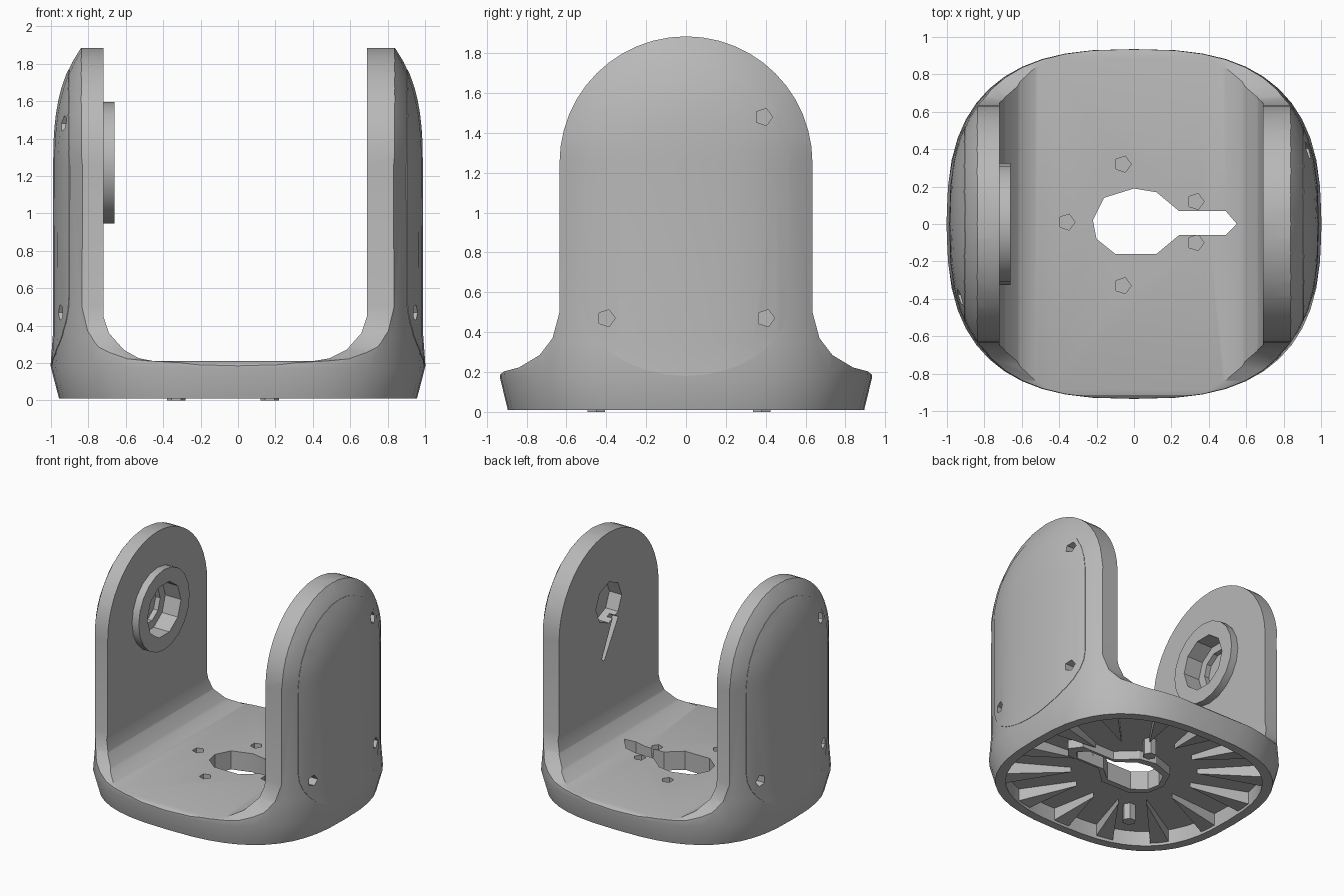
import bpy, bmesh, math
from math import sin, cos, pi, sqrt

if "Cube" in bpy.data.objects:
    bpy.data.objects.remove(bpy.data.objects["Cube"])

grey = bpy.data.materials.new("plain grey")
grey.use_nodes = True
GREY = (0.48, 0.48, 0.48, 1)
grey.diffuse_color = GREY
grey.node_tree.nodes["Principled BSDF"].inputs["Base Color"].default_value = GREY

DEPTH, POWER, PIVOT, ARM = 0.935, 2.7, 1.25, 0.635


def loft(name, rings):
    """Closed skin through rings of equal point count."""
    bm = bmesh.new()
    rows = [[bm.verts.new(p) for p in ring] for ring in rings]
    count = len(rows[0])
    for low, high in zip(rows, rows[1:]):
        for i in range(count):
            j = (i + 1) % count
            bm.faces.new((low[i], low[j], high[j], high[i]))
    bm.faces.new(rows[0][::-1])
    bm.faces.new(rows[-1])
    bmesh.ops.recalc_face_normals(bm, faces=bm.faces)
    mesh = bpy.data.meshes.new(name)
    bm.to_mesh(mesh)
    bm.free()
    mesh.materials.append(grey)
    obj = bpy.data.objects.new(name, mesh)
    bpy.context.collection.objects.link(obj)
    return obj


def prism(name, outline, axis, a, b):
    """Extrude a 2D outline along one axis from a to b."""
    place = {"x": lambda u, v, w: (w, u, v),
             "y": lambda u, v, w: (u, w, v),
             "z": lambda u, v, w: (u, v, w)}[axis]
    return loft(name, [[place(u, v, w) for u, v in outline] for w in (a, b)])


def circle(u, v, r, n=12):
    return [(u + r * cos(2 * pi * i / n), v + r * sin(2 * pi * i / n)) for i in range(n)]


def boolean(obj, operation, *tools):
    for tool in tools:
        mod = obj.modifiers.new("cut", "BOOLEAN")
        mod.operation, mod.object, mod.solver = operation, tool, "EXACT"
        bpy.context.view_layer.objects.active = obj
        bpy.ops.object.modifier_apply(modifier=mod.name)
        bpy.data.objects.remove(tool)


def signed(v):
    return math.copysign(abs(v) ** (2 / POWER), v) if abs(v) > 1e-6 else 0


def oval(scale, z, n=48):
    return [(scale * signed(cos(2 * pi * i / n)), scale * DEPTH * signed(sin(2 * pi * i / n)), z)
            for i in range(n)]


def envelope(name, grow=0.0, n=48):
    """Rounded column whose top turns over about the pivot axis."""
    rings = [oval(s + grow, z) for s, z in ((.957, .01), (1, .175), (.987, .35), (.985, PIVOT))]
    for k in range(1, 11):
        rise = 0.07 * k
        reach = sqrt(DEPTH ** 2 - rise ** 2)
        ring = []
        for i in range(n):
            t = 2 * pi * i / n
            y = reach * signed(sin(t))
            r = min(1, sqrt(y * y + rise * rise) / DEPTH)
            x = (.985 + grow) * max(0, 1 - r ** POWER) ** (1 / POWER)
            side = 0 if abs(cos(t)) < 1e-6 else math.copysign(1, cos(t))
            ring.append((x * side, y, PIVOT + rise))
        rings.append(ring)
    return loft(name, rings)


# Yoke body: side outline with flared foot, trimmed by the rounded column
half = [(1.1, -.1), (1.1, .1), (.95, .17), (.915, .203), (.84, .222), (.735, .285),
        (.67, .37), (ARM, .5)]
arch = [(ARM * cos(pi * i / 24), PIVOT + ARM * sin(pi * i / 24)) for i in range(25)]
outline = half + arch + [(-y, z) for y, z in reversed(half)]
yoke = envelope("yoke_body")
boolean(yoke, "INTERSECT", prism("side_cutter", outline, "x", -1.2, 1.2))

# Channel between the arms
channel = [(-.72, 2.2), (-.72, .45), (-.69, .36), (-.61, .27), (-.53, .225), (-.45, .21),
           (.4, .21), (.49, .225), (.58, .27), (.66, .36), (.69, .45), (.69, 2.2)]
boolean(yoke, "DIFFERENCE", prism("channel_cutter", channel, "y", -1.2, 1.2))

# Hollow underside, cable opening and screw holes in the floor
opening = [(-.22, .02), (-.16, .14), (.0, .19), (.12, .17), (.24, .07), (.49, .07),
           (.55, 0), (.49, -.06), (.24, -.06), (.12, -.16), (-.1, -.16), (-.2, -.08)]
boolean(yoke, "DIFFERENCE",
        loft("underside_cutter", [oval(.885, -.1), oval(.885, .13)]),
        prism("opening_cutter", opening, "z", -.1, .3))
for x, y in ((-.36, .01), (-.06, .32), (-.06, -.33), (.33, .12), (.33, -.1)):
    boolean(yoke, "DIFFERENCE", prism("screw_cutter", circle(x, y, .045, 5), "z", .14, .3))

# Pivot socket and cable slot in the left arm
slot = [(-.06, 1.2), (-.12, 1.16), (.06, .87), (.09, .89)]
boolean(yoke, "DIFFERENCE",
        prism("socket_cutter", circle(0, 1.32, .165, 8), "x", .6, .80),
        prism("slot_cutter", slot, "x", .6, .74))

# Pivot boss on the right arm, with a stepped recess
boss = prism("pivot_boss", circle(0, 1.27, .325, 20), "x", -.73, -.66)
boolean(boss, "DIFFERENCE", prism("boss_cutter", circle(0, 1.27, .215, 10), "x", -.9, -.5))
boolean(yoke, "DIFFERENCE",
        prism("recess_cutter", circle(0, 1.27, .215, 10), "x", -.80, -.5),
        prism("step_cutter", circle(0, 1.27, .15, 10), "x", -.86, -.5))

# Cover plates set on the outer face of each arm, with screw dents
plate = [(.52 * cos(pi * i / 16), PIVOT + .52 * sin(pi * i / 16)) for i in range(17)]
plate += [(-.52 * cos(pi * i / 16), .56 - .38 * sin(pi * i / 16)) for i in range(17)]
parts = [yoke, boss]
for name, side in (("left_cover", 1), ("right_cover", -1)):
    cover = envelope(name, .003)
    boolean(cover, "INTERSECT", prism("cover_cutter", plate, "x", .84 * side, 1.2 * side))
    for y, z in ((-.4, .47), (.4, .47), (.39 * side, 1.48)):
        for target in (cover, yoke):
            boolean(target, "DIFFERENCE",
                    prism("dent_cutter", circle(y, z, .045, 5), "x", .87 * side, 1.2 * side))
    parts.append(cover)

# Wedge ribs round the hollow underside
RIBS = 14
for i in range(RIBS):
    a = 2 * pi * (i + .5) / RIBS
    rim = sqrt(signed(cos(a)) ** 2 + (DEPTH * signed(sin(a))) ** 2) * .89
    c, s = cos(a), sin(a)
    tip, foot = [], []
    for r, w in ((.46, 0), (rim, -.07), (rim, .07)):
        x, y = r * c - w * s, r * s + w * c
        tip.append((x, y, .14))
        foot.append((x, y, .09 if r < .5 else .03))
    parts.append(loft("underside_rib_%d" % (i + 1), [foot, tip]))

# Collar hanging below the cable opening
collar = prism("opening_collar", [(.03 + (x - .03) * 1.16, y * 1.3) for x, y in opening],
               "z", .06, .135)
boolean(collar, "DIFFERENCE", prism("collar_cutter", opening, "z", -.1, .3))
parts.append(collar)

# Pegs reaching the ground inside the hollow
for name, x, y in (("front_peg", -.33, -.45), ("back_peg", .17, .38)):
    parts.append(prism(name, circle(x, y, .05, 6), "z", 0, .14))

for obj in parts:
    bpy.ops.object.select_all(action="DESELECT")
    obj.select_set(True)
    bpy.context.view_layer.objects.active = obj
    bpy.ops.object.shade_smooth_by_angle(angle=math.radians(28))
